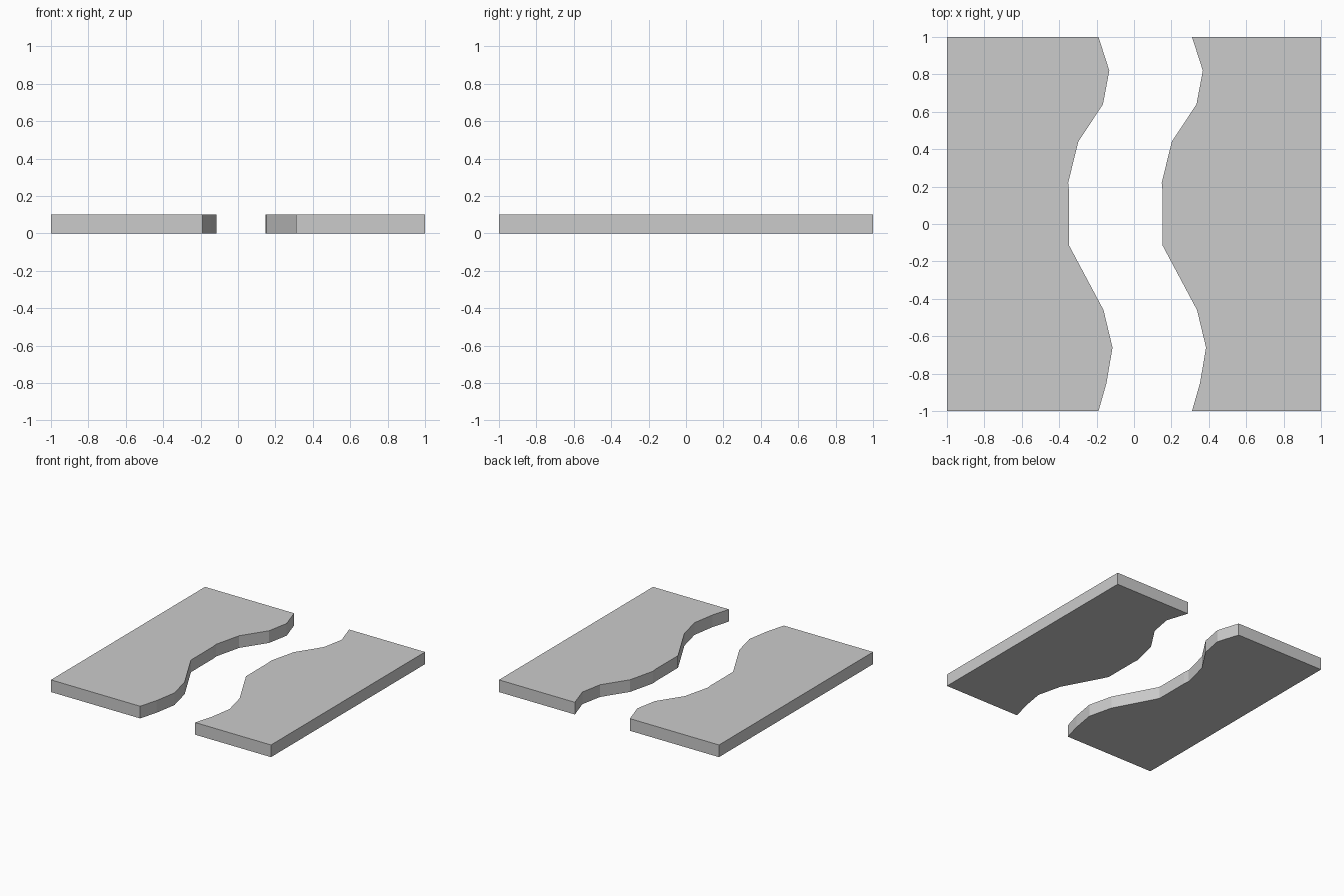
import bpy, bmesh

if "Cube" in bpy.data.objects:
    bpy.data.objects.remove(bpy.data.objects["Cube"])

HEIGHT = 0.1
CHANNEL_WIDTH = 0.5

# Winding left shoreline, from front to back; the right one is the same, shifted
SHORE = [(-0.19, -1), (-0.147, -0.85), (-0.115, -0.66), (-0.163, -0.46),
         (-0.347, -0.115), (-0.347, 0.17), (-0.352, 0.22), (-0.298, 0.44),
         (-0.166, 0.64), (-0.132, 0.82), (-0.19, 1)]


def slab(name, outline):
    """Extrude a flat outline up from the ground."""
    bm = bmesh.new()
    face = bm.faces.new([bm.verts.new((x, y, 0)) for x, y in outline])
    ext = bmesh.ops.extrude_face_region(bm, geom=[face], use_keep_orig=True)
    top = [g for g in ext["geom"] if isinstance(g, bmesh.types.BMVert)]
    bmesh.ops.translate(bm, verts=top, vec=(0, 0, HEIGHT))
    bmesh.ops.recalc_face_normals(bm, faces=bm.faces)
    mesh = bpy.data.meshes.new(name)
    bm.to_mesh(mesh)
    bm.free()
    obj = bpy.data.objects.new(name, mesh)
    bpy.context.collection.objects.link(obj)
    return obj


# Land on both sides of the open river channel
slab("left_bank", [(-1, 1), (-1, -1)] + SHORE)
slab("right_bank", [(1, 1), (1, -1)] + [(x + CHANNEL_WIDTH, y) for x, y in SHORE])
